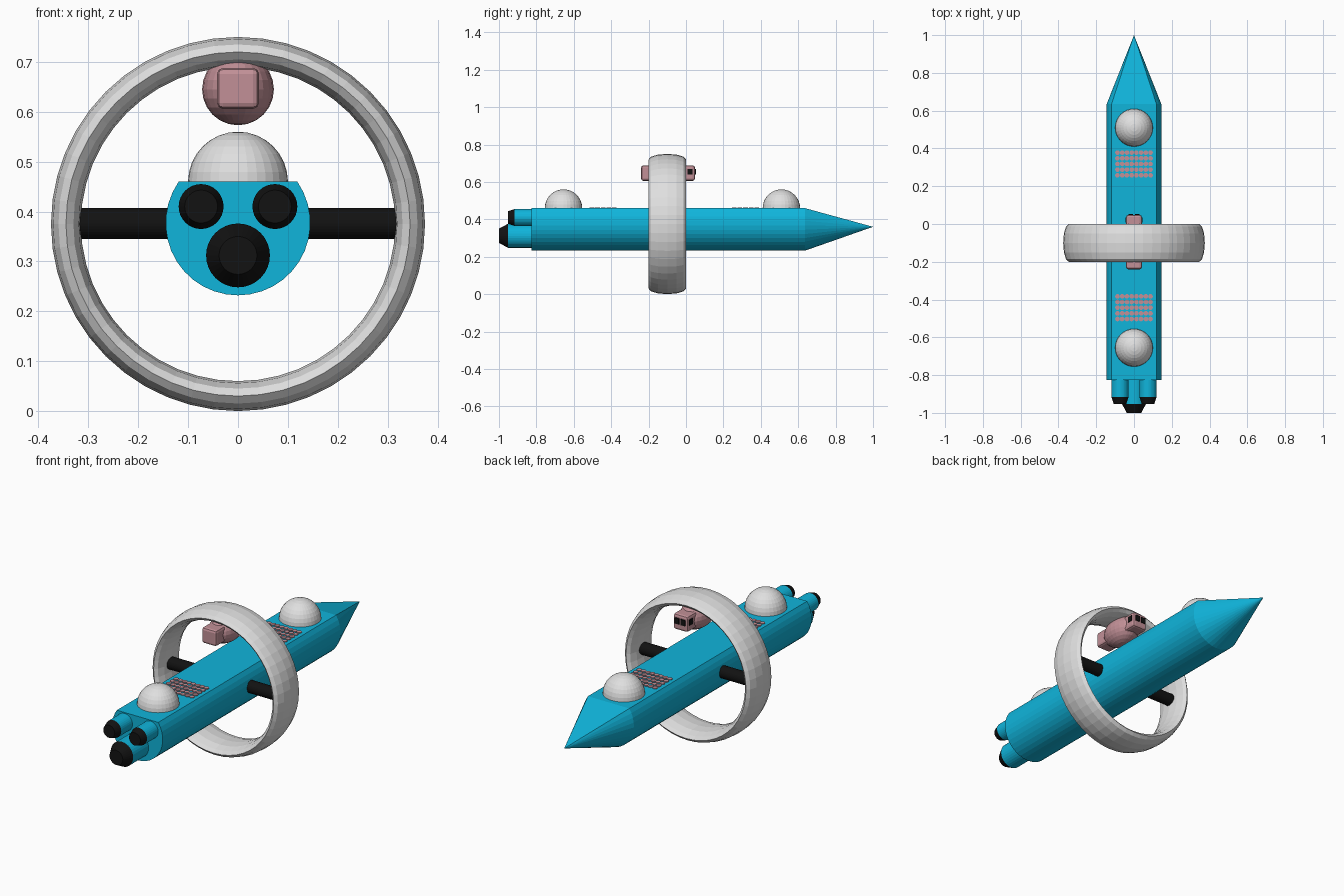
import bpy, bmesh, math
from mathutils import Matrix, Vector

if "Cube" in bpy.data.objects:
    bpy.data.objects.remove(bpy.data.objects["Cube"])


def mat(name, r, g, b):
    m = bpy.data.materials.new(name)
    m.diffuse_color = (r, g, b, 1)
    m.use_nodes = True
    m.node_tree.nodes["Principled BSDF"].inputs["Base Color"].default_value = m.diffuse_color
    return m


BLUE = mat("hull_blue", 0.005, 0.46, 0.71)
WHITE = mat("pale_grey", 0.74, 0.74, 0.74)
BLACK = mat("black", 0.006, 0.006, 0.006)
PINK = mat("dusty_pink", 0.54, 0.28, 0.31)


def finish(name, bm, material):
    bmesh.ops.recalc_face_normals(bm, faces=bm.faces)
    me = bpy.data.meshes.new(name)
    bm.to_mesh(me)
    bm.free()
    me.materials.append(material)
    ob = bpy.data.objects.new(name, me)
    bpy.context.collection.objects.link(ob)
    return ob


def cone_along(name, axis, centre, r1, r2, depth, material, seg=32):
    """Cylinder or cone whose r2 end points along axis."""
    bm = bmesh.new()
    rot = Vector((0, 0, 1)).rotation_difference(Vector(axis)).to_matrix().to_4x4()
    bmesh.ops.create_cone(bm, cap_ends=True, segments=seg, radius1=r1, radius2=r2,
                          depth=depth, matrix=Matrix.Translation(centre) @ rot)
    return finish(name, bm, material)


def box(name, x, y, z, material, bevel=0.0):
    bm = bmesh.new()
    bmesh.ops.create_cube(bm, size=1)
    for v in bm.verts:
        v.co = [lo + (c + 0.5) * (hi - lo) for c, (lo, hi) in zip(v.co, (x, y, z))]
    if bevel:
        bmesh.ops.bevel(bm, geom=bm.edges[:], offset=bevel, segments=2,
                        profile=0.5, affect='EDGES')
    return finish(name, bm, material)


# Hull: round section with flat deck, drawn out to a pointed nose
R, CZ, DECK = 0.145, 0.377, 0.46
a0 = math.asin((DECK - CZ) / R)
N = 26
section = []
for i in range(N + 1):
    a = a0 - (math.pi + 2 * a0) * i / N
    section.append((R * math.cos(a), CZ + R * math.sin(a)))
bm = bmesh.new()
back = [bm.verts.new((x, -0.825, z)) for x, z in section]
front = [bm.verts.new((x, 0.635, z)) for x, z in section]
tip = bm.verts.new((0, 1.0, 0.36))
bm.faces.new(back)
for i in range(len(section)):
    j = (i + 1) % len(section)
    bm.faces.new((back[i], back[j], front[j], front[i]))
    bm.faces.new((front[i], front[j], tip))
finish("hull", bm, BLUE)

# Domes on the deck
for name, y in (("rear_dome", -0.655), ("front_dome", 0.51)):
    bm = bmesh.new()
    bmesh.ops.create_uvsphere(bm, u_segments=32, v_segments=16, radius=0.1)
    bmesh.ops.delete(bm, geom=[v for v in bm.verts if v.co.z < -0.001], context='VERTS')
    bmesh.ops.translate(bm, verts=bm.verts, vec=(0, y, DECK))
    finish(name, bm, WHITE)

# Dotted deck panels: thin discs in a grid
for name, y0 in (("front_deck_dots", 0.318), ("rear_deck_dots", -0.443)):
    bm = bmesh.new()
    for i in range(8):
        for j in range(5):
            p = ((i - 3.5) * 0.025, y0 + (j - 2) * 0.03, DECK + 0.001)
            bmesh.ops.create_cone(bm, cap_ends=True, segments=12, radius1=0.0125,
                                  radius2=0.0125, depth=0.006,
                                  matrix=Matrix.Translation(p))
    finish(name, bm, PINK)

# Habitat ring: stretched torus around the hull
bm = bmesh.new()
M, K = 48, 12
rows = []
for i in range(M):
    a = 2 * math.pi * i / M
    row = []
    for k in range(K):
        t = 2 * math.pi * k / K
        r = 0.345 + 0.03 * math.cos(t)
        row.append(bm.verts.new((r * math.cos(a), -0.1 + 0.1 * math.sin(t),
                                 0.375 + r * math.sin(a))))
    rows.append(row)
for i in range(M):
    for k in range(K):
        n, l = (i + 1) % M, (k + 1) % K
        bm.faces.new((rows[i][k], rows[n][k], rows[n][l], rows[i][l]))
finish("habitat_ring", bm, WHITE)

# Spokes from hull to ring
for side, s in (("left", -1), ("right", 1)):
    cone_along(side + "_spoke", (s, 0, 0), (s * 0.22, -0.1, 0.376),
               0.0315, 0.0315, 0.2, BLACK)

# Engines: blue barrel and tapered black nozzle
for name, x, z, r, r_end, y1, y2 in (
        ("left_engine", -0.074, 0.41, 0.045, 0.033, -0.917, -0.953),
        ("right_engine", 0.074, 0.41, 0.045, 0.033, -0.917, -0.953),
        ("lower_engine", 0.0, 0.312, 0.064, 0.038, -0.952, -1.0)):
    cone_along(name + "_barrel", (0, -1, 0), (x, (y1 - 0.82) / 2, z), r, r,
               -0.82 - y1, BLUE)
    cone_along(name + "_nozzle", (0, -1, 0), (x, (y1 + y2) / 2, z), r, r_end,
               y1 - y2, BLACK)

# Shuttle pod hanging inside the top of the ring
bm = bmesh.new()
bmesh.ops.create_uvsphere(bm, u_segments=24, v_segments=12, radius=1)
bmesh.ops.transform(bm, verts=bm.verts, matrix=Matrix.Translation((0, -0.095, 0.645))
                    @ Matrix.Diagonal((0.072, 0.11, 0.072, 1)))
finish("pod_body", bm, PINK)
box("pod_cabin", (-0.042, 0.042), (-0.24, 0.048), (0.606, 0.688), PINK, 0.012)
for side, s in (("left", -1), ("right", 1)):
    xs = sorted((s * 0.005, s * 0.03))
    box(side + "_pod_window", xs, (0.046, 0.053), (0.64, 0.67), BLACK)
    xs = sorted((s * 0.04, s * 0.045))
    box(side + "_pod_side_window", xs, (0.008, 0.034), (0.64, 0.67), BLACK)
